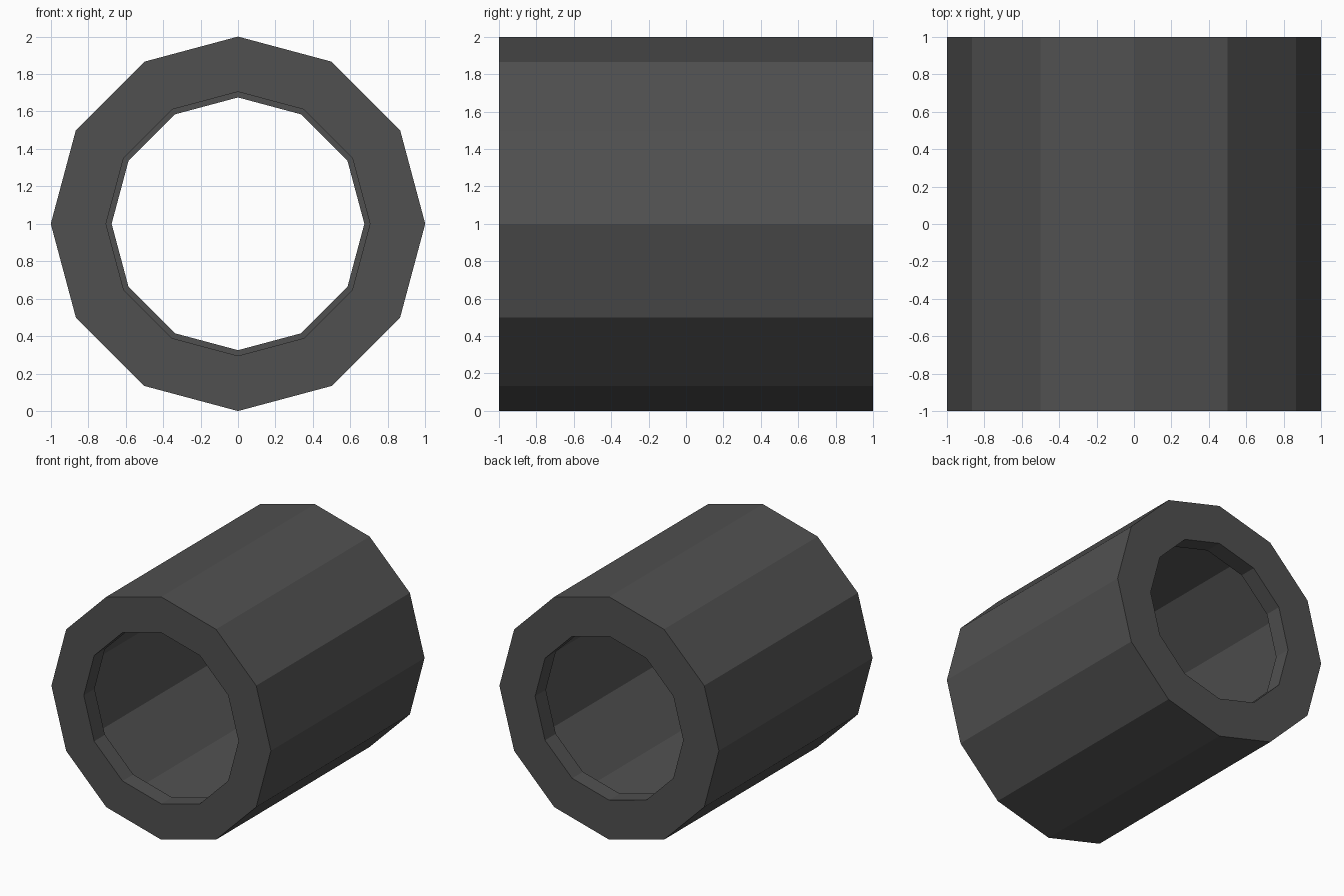
import bpy, bmesh
from math import sin, cos, pi

if "Cube" in bpy.data.objects:
    bpy.data.objects.remove(bpy.data.objects["Cube"])

SIDES = 12

# Open profile (radius, y): front lip, front ring, outer wall, back ring, back lip
PROFILE = [(0.705, -0.86), (0.705, -1.0), (1.0, -1.0),
           (1.0, 1.0), (0.675, 1.0), (0.675, 0.86)]


def spin_profile(name, profile, sides, centre_z):
    """Revolve an open profile around the y axis with flat facets."""
    bm = bmesh.new()
    rings = []
    for r, y in profile:
        rings.append([bm.verts.new((r * cos(2 * pi * i / sides), y,
                                    centre_z + r * sin(2 * pi * i / sides)))
                      for i in range(sides)])
    for a, b in zip(rings, rings[1:]):
        for i in range(sides):
            j = (i + 1) % sides
            bm.faces.new((a[j], a[i], b[i], b[j]))
    # Make the outer wall point away from the axis
    bm.normal_update()
    wall = max(bm.faces, key=lambda f: f.calc_area())
    c = wall.calc_center_median()
    if wall.normal.x * c.x + wall.normal.z * (c.z - centre_z) < 0:
        bmesh.ops.reverse_faces(bm, faces=bm.faces[:])
    mesh = bpy.data.meshes.new(name)
    bm.to_mesh(mesh)
    bm.free()
    obj = bpy.data.objects.new(name, mesh)
    bpy.context.collection.objects.link(obj)
    return obj


# Hollow twelve-sided tube with short lips turned in at both ends
tube = spin_profile("hollow_tube", PROFILE, SIDES, 1.0)

# Dark grey finish
mat = bpy.data.materials.new("dark_grey")
mat.diffuse_color = (0.08, 0.08, 0.08, 1.0)
mat.use_nodes = True
mat.node_tree.nodes["Principled BSDF"].inputs["Base Color"].default_value = mat.diffuse_color
tube.data.materials.append(mat)
